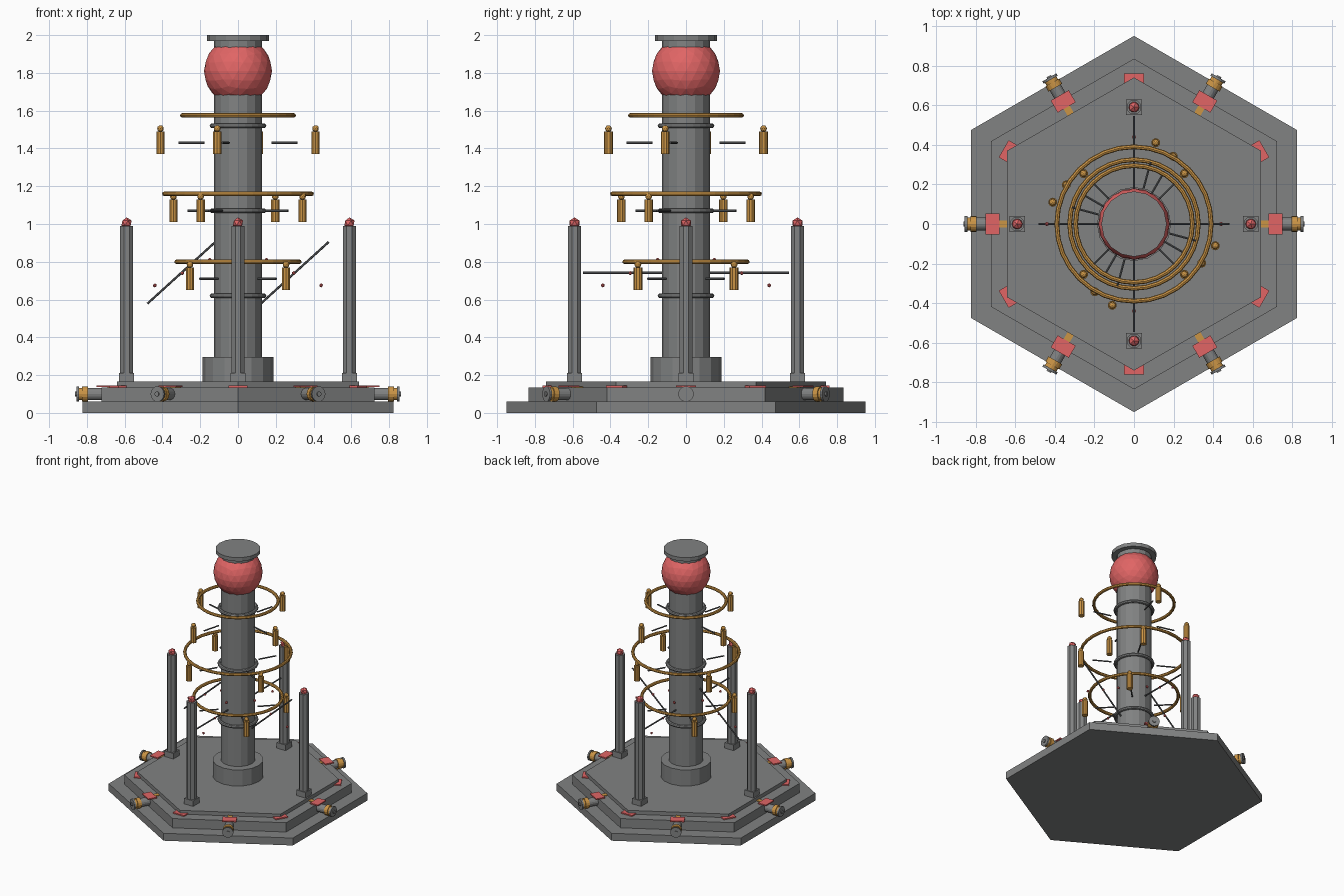
import bpy
from math import pi, cos, sin, radians
from mathutils import Matrix, Vector

old = bpy.data.objects.get("Cube")
if old:
    bpy.data.objects.remove(old, do_unlink=True)


def material(name, rgb):
    m = bpy.data.materials.new(name)
    m.use_nodes = True
    m.diffuse_color = (*rgb, 1)
    bsdf = next(n for n in m.node_tree.nodes if n.type == 'BSDF_PRINCIPLED')
    bsdf.inputs["Base Color"].default_value = (*rgb, 1)
    return m


STONE = material("stone_gray", (0.22, 0.225, 0.225))
IRON = material("dark_iron", (0.11, 0.115, 0.12))
GOLD = material("gold", (0.6, 0.3, 0.06))
RED = material("coral_red", (0.75, 0.13, 0.13))


def finish(name, mat):
    ob = bpy.context.object
    ob.name = name
    ob.data.materials.append(mat)
    return ob


def prism(name, mat, r, z0, z1, sides=16, at=(0, 0), turn=0):
    bpy.ops.mesh.primitive_cylinder_add(
        vertices=sides, radius=r, depth=z1 - z0,
        location=(*at, (z0 + z1) / 2), rotation=(0, 0, turn))
    return finish(name, mat)


def rod(name, mat, r, start, end, sides=8):
    a, b = Vector(start), Vector(end)
    bpy.ops.mesh.primitive_cylinder_add(
        vertices=sides, radius=r, depth=(b - a).length, location=(a + b) / 2,
        rotation=(b - a).to_track_quat('Z', 'Y').to_euler())
    return finish(name, mat)


def ball(name, mat, r, loc, detail=2):
    bpy.ops.mesh.primitive_ico_sphere_add(subdivisions=detail, radius=r, location=loc)
    return finish(name, mat)


def ring(name, mat, r, tube, z, sides=32):
    bpy.ops.mesh.primitive_torus_add(
        major_radius=r, minor_radius=tube, major_segments=sides,
        minor_segments=8, location=(0, 0, z))
    return finish(name, mat)


def radial_box(name, mat, angle, r0, r1, width, z0, z1):
    mid = polar((r0 + r1) / 2, angle, (z0 + z1) / 2)
    bpy.ops.mesh.primitive_cube_add(size=1, location=mid, rotation=(0, 0, angle))
    bpy.context.object.scale = (r1 - r0, width, z1 - z0)
    return finish(name, mat)


def polar(r, angle, z):
    return (r * cos(angle), r * sin(angle), z)


# Stepped hexagonal base
prism("base_lower", STONE, 0.95, 0, 0.06, 6)
prism("base_middle", STONE, 0.835, 0.06, 0.135, 6)
prism("base_upper", STONE, 0.74, 0.135, 0.165, 6)

# Central column, orb and cap
prism("column_foot", STONE, 0.187, 0.165, 0.295)
prism("column", STONE, 0.127, 0.295, 1.975)
ball("orb", RED, 0.18, (0, 0, 1.81), 3)
prism("column_cap", STONE, 0.165, 1.97, 2.0)
for z in (0.62, 1.07, 1.52):
    ring("column_band", STONE, 0.137, 0.013, z, 24)

# Tiers of rings, hanging chimes and short spokes
# ring radius, ring height, chime radius, chime top, first angle
tiers = [(0.325, 0.80, 0.36, 0.785, 45),
         (0.39, 1.16, 0.395, 1.145, 60),
         (0.295, 1.575, 0.425, 1.505, 75)]
for ring_r, ring_z, r, top, first in tiers:
    ring("gold_ring", GOLD, ring_r, 0.012, ring_z)
    for k in range(4):
        a = radians(first) + k * pi / 2
        prism("chime", GOLD, 0.023, top - 0.135, top - 0.015, 10, polar(r, a, 0)[:2])
        ball("chime_bead", GOLD, 0.018, polar(r, a, top))
        spoke_z = top - 0.075
        rod("spoke", IRON, 0.006, polar(r * 0.6 - 0.07, a, spoke_z),
            polar(r * 0.6 + 0.07, a, spoke_z), 6)

# Four outer posts, with strings of beads leading to the column
for k in range(4):
    a = k * pi / 2
    spot = polar(0.59, a, 0)[:2]
    radial_box("post_foot", STONE, a, 0.55, 0.63, 0.08, 0.165, 0.21)
    prism("post", STONE, 0.038, 0.21, 0.99, 8, spot, pi / 8)
    ball("post_tip", RED, 0.03, (*spot, 1.005), 1)
    for r, z in ((0.15, 0.81), (0.295, 0.74), (0.44, 0.675)):
        ball("bead", RED, 0.011, polar(r, a, z), 1)

# Stay rods: sloped along x, level along y
for s in (-1, 1):
    rod("sloped_stay", IRON, 0.006, (s * 0.3 - 0.18, 0, 0.578), (s * 0.3 + 0.18, 0, 0.905), 6)
    rod("level_stay", IRON, 0.006, (0, s * 0.055, 0.742), (0, s * 0.545, 0.742), 6)

# Fittings around the base
for k in range(6):
    a = k * pi / 3
    radial_box("gold_strip", GOLD, a, 0.6, 0.69, 0.035, 0.133, 0.14)
    radial_box("red_plate", RED, a, 0.68, 0.75, 0.105, 0.136, 0.145)
    radial_box("corner_plate", RED, a + pi / 6, 0.69, 0.76, 0.1, 0.134, 0.144)
    for name, mat, size, r0, r1 in (("spool_inner", STONE, 0.032, 0.7, 0.805),
                                    ("spool_drum", GOLD, 0.04, 0.795, 0.825),
                                    ("spool_core", GOLD, 0.033, 0.825, 0.845),
                                    ("spool_face", STONE, 0.041, 0.842, 0.855),
                                    ("spool_knob", STONE, 0.013, 0.855, 0.862)):
        rod(name, mat, size, polar(r0, a, 0.1), polar(r1, a, 0.1), 16)
